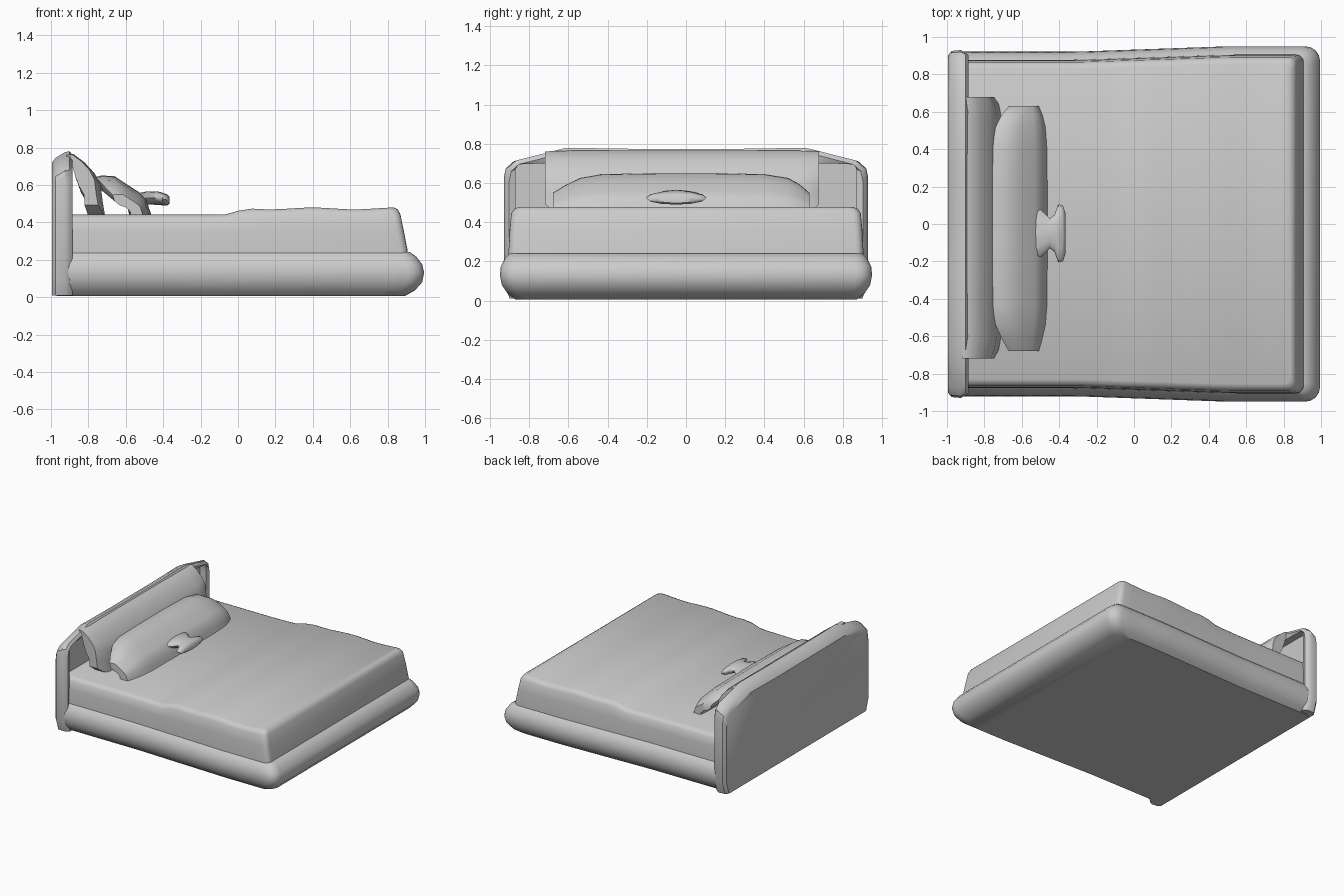
import bpy, bmesh, math


def loft(name, rings, caps="ngon", angle=35):
    """Skin a list of equal-length closed rings and cap both ends."""
    bm = bmesh.new()
    vs = [[bm.verts.new(p) for p in r] for r in rings]
    n = len(vs[0])
    for a, b in zip(vs, vs[1:]):
        for i in range(n):
            j = (i + 1) % n
            bm.faces.new((a[i], a[j], b[j], b[i]))
    for r in (vs[0], vs[-1]):
        if caps == "strips":      # ring is symmetric: join left and right sides
            for i in range(n // 2 - 1):
                bm.faces.new((r[i], r[i + 1], r[n - 2 - i], r[n - 1 - i]))
        else:
            bmesh.ops.triangulate(bm, faces=[bm.faces.new(r)])
    bmesh.ops.recalc_face_normals(bm, faces=bm.faces)
    me = bpy.data.meshes.new(name)
    bm.to_mesh(me)
    bm.free()
    ob = bpy.data.objects.new(name, me)
    bpy.context.collection.objects.link(ob)
    bpy.ops.object.select_all(action="DESELECT")
    ob.select_set(True)
    bpy.context.view_layer.objects.active = ob
    bpy.ops.object.shade_smooth_by_angle(angle=math.radians(angle))
    return ob


def top_wave(x):
    """Soft unevenness of the bedding along its length."""
    t = min(max((x + 0.08) / 0.15, 0), 1)
    return -0.033 * (1 - t * t * (3 - 2 * t)) + 0.005 * t * math.sin(14 * x - 4)


def slab_ring(x0, x1, hw, z, r0, r1, wavy=0):
    """Rounded rectangle, symmetric in y, slightly wider at the foot."""
    half = []
    for k in range(5):
        a = math.pi / 2 * k / 4
        half.append((x0 + r0 * (1 - math.cos(a)), hw - r0 * (1 - math.sin(a))))
    xs, xe = x0 + r0, x1 - r1
    half += [(xs + (xe - xs) * k / 24, hw) for k in range(1, 24)]
    for k in range(5):
        a = math.pi / 2 * k / 4
        half.append((xe + r1 * math.sin(a), hw - r1 * (1 - math.cos(a))))
    pts = half + [(x, -y) for x, y in reversed(half)]
    out = []
    for x, y in pts:
        t = min(max((x + 0.3) / 0.8, 0), 1)
        w = 0.97 + 0.03 * t
        out.append((x, y * w, z + wavy * top_wave(x)))
    return out


# Upholstered base with a bulging edge
loft("bed_base", [slab_ring(*p) for p in (
    (-0.97, 0.89, 0.87, 0.005, 0.03, 0.06),
    (-0.985, 0.945, 0.91, 0.035, 0.03, 0.07),
    (-0.985, 0.985, 0.94, 0.08, 0.03, 0.08),
    (-0.985, 0.995, 0.95, 0.13, 0.03, 0.08),
    (-0.985, 0.985, 0.945, 0.175, 0.03, 0.08),
    (-0.985, 0.955, 0.925, 0.215, 0.03, 0.07),
    (-0.98, 0.92, 0.90, 0.24, 0.03, 0.05),
    (-0.97, 0.88, 0.87, 0.243, 0.03, 0.05))], "strips")

# Mattress with tapering sides and an uneven top
loft("mattress", [slab_ring(*p) for p in (
    (-0.96, 0.91, 0.905, 0.20, 0.02, 0.04),
    (-0.96, 0.905, 0.905, 0.26, 0.02, 0.04),
    (-0.96, 0.885, 0.90, 0.36, 0.02, 0.04, 0.3),
    (-0.96, 0.868, 0.892, 0.44, 0.02, 0.04, 0.8),
    (-0.96, 0.855, 0.878, 0.463, 0.02, 0.04, 1),
    (-0.95, 0.835, 0.855, 0.474, 0.02, 0.04, 1))], "strips")


# Headboard: flat back, arched forward-leaning rim, recessed front panel
ARCH = [(0.90, 0.01), (0.93, 0.10), (0.93, 0.63), (0.92, 0.68), (0.88, 0.715),
        (0.74, 0.75), (0.62, 0.78), (0.30, 0.775)]
PANEL = [(0.85, 0.05), (0.87, 0.12), (0.87, 0.63), (0.87, 0.67), (0.86, 0.695),
         (0.74, 0.70), (0.62, 0.70), (0.30, 0.70)]


def arch_ring(x, half, sw=1, drop=0.0):
    pts = [(x, y * sw, z - (drop if z > 0.5 else 0)) for y, z in half]
    return pts + [(px, -y, z) for px, y, z in reversed(pts)]


loft("headboard", [
    arch_ring(-0.995, ARCH, 0.97, 0.06),
    arch_ring(-0.975, ARCH, 0.995, 0.035),
    arch_ring(-0.925, ARCH, 1, 0.005),
    arch_ring(-0.90, ARCH, 0.985, 0.0),
    arch_ring(-0.885, ARCH, 0.97, 0.02),
    arch_ring(-0.895, PANEL),
    arch_ring(-0.95, PANEL)])


# Leaning pillows: a side profile swept across the bed, shrinking at the ends
def pillow(name, profile, stations, anchor):
    ax, az = anchor
    return loft(name, [[(ax + (x - ax) * s, y, az + (z - az) * s) for x, z in profile]
                       for y, s in stations], angle=50)


pillow("back_pillow", [
    (-0.92, 0.765), (-0.88, 0.765), (-0.82, 0.72), (-0.765, 0.66), (-0.735, 0.60),
    (-0.725, 0.52), (-0.71, 0.43), (-0.80, 0.43), (-0.805, 0.50), (-0.84, 0.56),
    (-0.865, 0.63), (-0.885, 0.70), (-0.92, 0.72)],
    [(-0.72, 0.80), (-0.67, 0.93), (-0.60, 1), (-0.2, 1), (0.2, 1),
     (0.58, 1), (0.64, 0.93), (0.68, 0.80)], (-0.90, 0.745))

pillow("front_pillow", [
    (-0.76, 0.64), (-0.73, 0.648), (-0.66, 0.645), (-0.60, 0.605), (-0.53, 0.56),
    (-0.49, 0.52), (-0.475, 0.47), (-0.46, 0.43), (-0.58, 0.43), (-0.59, 0.48),
    (-0.63, 0.52), (-0.69, 0.54), (-0.74, 0.58)],
    [(-0.68, 0.55), (-0.62, 0.72), (-0.54, 0.90), (-0.43, 0.99), (-0.15, 1.01),
     (0.15, 1.01), (0.40, 0.99), (0.52, 0.90), (0.58, 0.75), (0.63, 0.55)],
    (-0.56, 0.43))


# Small cushion propped in front, narrow where it meets the pillow
def cushion_ring(x, hw, zc, hz, yc=-0.05):
    return [(x, yc + hw * math.cos(a), zc + hz * math.sin(a))
            for a in (2 * math.pi * k / 12 for k in range(12))]


loft("small_cushion", [cushion_ring(*p) for p in (
    (-0.54, 0.16, 0.53, 0.025), (-0.49, 0.12, 0.53, 0.035),
    (-0.45, 0.08, 0.53, 0.036), (-0.425, 0.10, 0.528, 0.036),
    (-0.405, 0.155, 0.525, 0.034), (-0.38, 0.15, 0.52, 0.03),
    (-0.367, 0.11, 0.518, 0.02))], angle=50)
